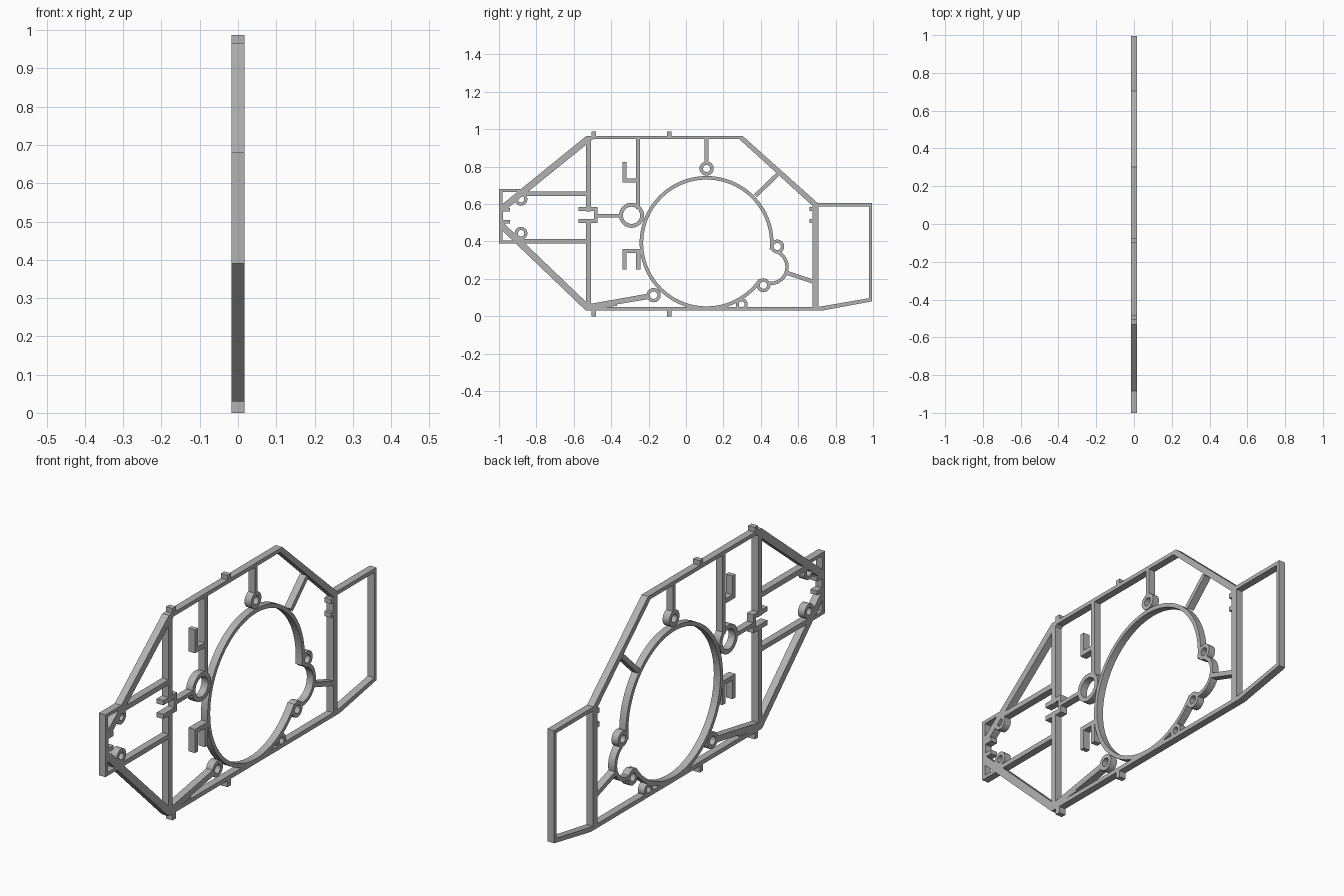
import bpy
import math
from math import cos, sin, radians

cube = bpy.data.objects.get("Cube")
if cube:
    bpy.data.objects.remove(cube)

HALF = 0.017  # half thickness of the flat plate, along x

grey = bpy.data.materials.new("plain grey")
grey.use_nodes = True
COLOUR = (0.45, 0.45, 0.45, 1)
grey.diffuse_color = COLOUR
grey.node_tree.nodes["Principled BSDF"].inputs["Base Color"].default_value = COLOUR
parts = []


def make(name, verts, faces):
    mesh = bpy.data.meshes.new(name)
    mesh.from_pydata(verts, [], faces)
    mesh.materials.append(grey)
    obj = bpy.data.objects.new(name, mesh)
    bpy.context.collection.objects.link(obj)
    parts.append(obj)
    return obj


def band(name, outer, inner, closed=True):
    """Solid strip between two matching (y, z) outlines, listed clockwise."""
    n = len(outer)
    verts = [(x, y, z) for x in (HALF, -HALF) for line in (outer, inner) for y, z in line]
    o, i, ob, ib = 0, n, 2 * n, 3 * n
    faces = []
    for a in range(n if closed else n - 1):
        b = (a + 1) % n
        faces += [(o + a, i + a, i + b, o + b), (ob + a, ob + b, ib + b, ib + a),
                  (o + a, o + b, ob + b, ob + a), (i + a, ib + a, ib + b, i + b)]
    if not closed:
        e = n - 1
        faces += [(o, ob, ib, i), (o + e, i + e, ib + e, ob + e)]
    return make(name, verts, faces)


def block(name, y0, y1, z0, z1):
    return band(name, [(y0, z1), (y1, z1)], [(y0, z0), (y1, z0)], False)


def strut(name, a, b, width):
    dy, dz = b[0] - a[0], b[1] - a[1]
    s = width / 2 / math.hypot(dy, dz)
    ny, nz = -dz * s, dy * s
    return band(name, [(p[0] + ny, p[1] + nz) for p in (a, b)],
                [(p[0] - ny, p[1] - nz) for p in (a, b)], False)


def ring(name, y, z, r_out, r_in, start=360, end=0, steps=32):
    closed = start - end == 360
    count = steps if closed else steps + 1
    angles = [radians(start + (end - start) * k / steps) for k in range(count)]
    circle = lambda r: [(y + r * cos(t), z + r * sin(t)) for t in angles]
    return band(name, circle(r_out), circle(r_in), closed)


# Main outline with its pointed front
band("main_frame",
     [(-.532, .965), (.302, .965), (.708, .602), (.708, .03), (-.535, .03), (-1, .475), (-1, .585)],
     [(-.497, .947), (.285, .947), (.677, .59), (.677, .05), (-.506, .05), (-.978, .502), (-.978, .558)])

# Rear open panel
band("rear_panel", [(.70, .605), (.995, .605), (.995, .08), (.725, .03), (.70, .03)],
     [(.708, .587), (.979, .587), (.979, .097), (.708, .05), (.708, .045)], False)

# Front box, with wall and rails
block("front_wall", -1, -.982, .39, .68)
block("front_box_top", -.982, -.87, .664, .68)
block("front_box_bottom", -.982, -.90, .39, .406)
block("upper_rail", -.90, -.533, .642, .666)
block("lower_rail", -.915, -.533, .39, .412)

# Front upright, split by the clip slot
block("front_upright_upper", -.535, -.508, .56, .95)
block("front_upright_lower", -.535, -.508, .04, .52)
for level, z in (("upper", .562), ("lower", .498)):
    block(level + "_clip_arm", -.574, -.472, z, z + .022)
    block(level + "_nose_tab", -.982, -.94, z - .002, z + .018)
    block(level + "_rear_tab", .66, .68, z, z + .022)
block("clip_back", -.492, -.472, .52, .562)
block("clip_link", -.472, -.352, .529, .547)

# Locating tabs above and below
for side, y in (("front", -.506), ("middle", -.101)):
    block(side + "_top_tab", y, y + .024, .964, .987)
    block(side + "_bottom_tab", y, y + .024, 0, .031)

# Hanging bar and the two hooks
block("hanging_bar", -.268, -.246, .575, .95)
block("upper_hook_post", -.34, -.318, .715, .824)
block("upper_hook_foot", -.318, -.268, .715, .737)
block("lower_hook_post", -.34, -.318, .25, .36)
block("lower_hook_top", -.318, -.268, .338, .36)
block("lower_hook_bar", -.268, -.244, .25, .36)

# Large open ring and its side bulge
ring("large_ring", .11, .392, .358, .339, 325.5, -6, 80)
ring("bulge_arc", .452, .264, .097, .079, 62, -95, 24)

# Screw eyes
for name, y, z, r, hole in (
        ("pivot_eye", -.291, .54, .067, .046),
        ("top_eye", .11, .79, .038, .019),
        ("bulge_upper_eye", .488, .373, .037, .019),
        ("bulge_lower_eye", .414, .166, .037, .019),
        ("bottom_eye", .298, .064, .032, .016),
        ("lower_front_eye", -.173, .113, .038, .02),
        ("nose_upper_eye", -.882, .626, .034, .017),
        ("nose_lower_eye", -.882, .444, .034, .017)):
    ring(name, y, z, r, hole)

# Struts tying the rings to the frame
block("top_eye_strut", .10, .121, .825, .95)
strut("upper_rear_strut", (.372, .645), (.488, .757), .022)
strut("lower_rear_strut", (.54, .232), (.68, .185), .022)
band("lower_front_strut", [(-.51, .067), (-.205, .121)], [(-.51, .04), (-.202, .092)], False)
band("lower_front_fillet", [(-.51, .067), (-.37, .091)], [(-.51, .045), (-.37, .055)], False)

# Smooth round walls, sharp edges
for obj in bpy.context.view_layer.objects:
    obj.select_set(obj in parts)
bpy.context.view_layer.objects.active = parts[0]
bpy.ops.object.shade_smooth_by_angle(angle=radians(30))
